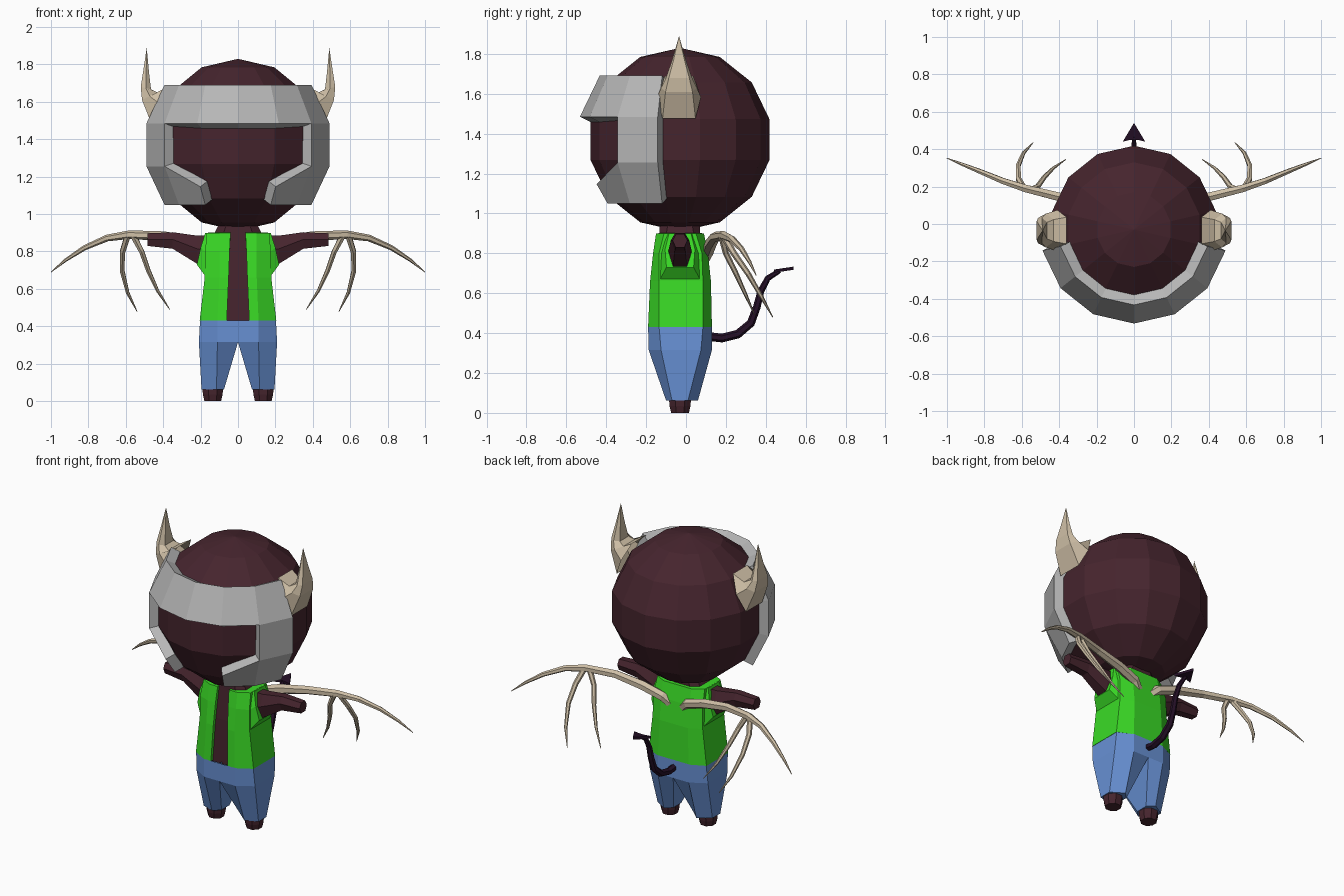
import bpy, bmesh, math
from mathutils import Vector

if "Cube" in bpy.data.objects:
    bpy.data.objects.remove(bpy.data.objects["Cube"])

HEAD = Vector((0, -0.03, 1.37))
STEP = 2 * math.pi / 14          # head and visor share a 14-sided grid


def material(name, rgb):
    m = bpy.data.materials.new(name)
    m.diffuse_color = (*rgb, 1)
    m.use_nodes = True
    m.node_tree.nodes["Principled BSDF"].inputs["Base Color"].default_value = m.diffuse_color
    return m


SKIN = material("maroon skin", (0.061, 0.018, 0.027))
GREEN = material("green cloth", (0.042, 0.70, 0.019))
DENIM = material("blue denim", (0.138, 0.283, 0.66))
STEEL = material("grey metal", (0.47, 0.47, 0.47))
BONE = material("pale bone", (0.62, 0.52, 0.38))
TAIL = material("dark purple", (0.018, 0.005, 0.020))


def build(name, verts, faces, mat, mirror=False, pivot=None, thick=0):
    """Mesh object; sheets with a pivot face away from it and get thickness."""
    bm = bmesh.new()
    vs = [bm.verts.new(v) for v in verts]
    for f in faces:
        bm.faces.new([vs[i] for i in f])
    bmesh.ops.remove_doubles(bm, verts=bm.verts, dist=1e-4)
    bmesh.ops.recalc_face_normals(bm, faces=bm.faces)
    if pivot is not None:
        bm.normal_update()
        for f in bm.faces:
            if f.normal.dot(f.calc_center_median() - Vector(pivot)) < 0:
                f.normal_flip()
    me = bpy.data.meshes.new(name)
    bm.to_mesh(me)
    bm.free()
    me.materials.append(mat)
    ob = bpy.data.objects.new(name, me)
    bpy.context.collection.objects.link(ob)
    if mirror:
        ob.modifiers.new("mirror", 'MIRROR').use_clip = True
    if thick:
        s = ob.modifiers.new("thickness", 'SOLIDIFY')
        s.thickness, s.offset = thick, -1
    return ob


def loft(name, rings, mat, closed=True, caps=True, **kw):
    """Skin a list of equal-length rings of points."""
    n = len(rings[0])
    verts = [p for r in rings for p in r]
    faces = []
    for k in range(len(rings) - 1):
        for i in range(n if closed else n - 1):
            a, b = k * n + i, k * n + (i + 1) % n
            faces.append((a, b, b + n, a + n))
    if caps:
        faces.append(tuple(range(n))[::-1])
        faces.append(tuple(range(len(verts) - n, len(verts))))
    return build(name, verts, faces, mat, **kw)


def tube(name, path, mat, ref, sides=6, **kw):
    """Tapered tube along (x, y, z, radius) points."""
    pts = [Vector(p[:3]) for p in path]
    rings = []
    for i, p in enumerate(pts):
        t = (pts[min(i + 1, len(pts) - 1)] - pts[max(i - 1, 0)]).normalized()
        u = t.cross(Vector(ref)).normalized()
        v = t.cross(u)
        rings.append([p + path[i][3] * (u * math.cos(a) + v * math.sin(a))
                      for a in (2 * math.pi * k / sides for k in range(sides))])
    return loft(name, rings, mat, **kw)


def sph(r, az, pol):
    """Point round the head centre; az and pol count grid steps, az 0 = front."""
    a, p = az * STEP, pol * STEP
    return HEAD + r * Vector((math.sin(a) * math.sin(p), -math.cos(a) * math.sin(p), math.cos(p)))


# Head
loft("head", [[sph(0.46, a, p) for a in range(14)] for p in range(8)], SKIN, caps=False)

# Visor: brow band, side plates and cheek guards
cells = [[(a, 2), (a + 1, 2), (a + 1, 3), (a, 3)] for a in range(-3, 3)]
for s in (-1, 1):
    for p in (3, 4):
        cells.append([(2 * s, p), (3 * s, p), (3 * s, p + 1), (2 * s, p + 1)])
    cells.append([(2 * s, 4), (2 * s, 5), (s, 5), (s, 4.5)])
vv, vf = [], []
for c in cells:
    vf.append(tuple(range(len(vv), len(vv) + 4)))
    vv += [sph(0.515, a, p) for a, p in c]
build("visor", vv, vf, STEEL, pivot=HEAD, thick=0.062)

# Horns: (outer x, z), (inner x, z), half width
horn = [((0.46, 1.475), (0.36, 1.69), 0.11), ((0.513, 1.61), (0.43, 1.65), 0.09),
        ((0.52, 1.68), (0.465, 1.667), 0.068), ((0.506, 1.77), (0.476, 1.76), 0.036),
        ((0.488, 1.89), (0.488, 1.89), 0)]
rings = []
for o, i, w in horn:
    m = ((o[0] + i[0]) / 2, (o[1] + i[1]) / 2)
    rings.append([(q[0], -0.035 + f * w, q[1]) for q, f in
                  ((o, -.75), (o, .75), (m, 1), (i, .65), (i, -.65), (m, -1))])
loft("horns", rings, BONE, caps=False, mirror=True)


def half_ring(z, x, xm, y0, y1, ys0, ys1, xf=0.0, xb=0.0):
    """Half of a chamfered cross-section, from front centre round to back centre."""
    return [(xf, y0, z), (xm, y0, z), (x, ys0, z), (x, ys1, z), (xm, y1, z), (xb, y1, z)]


# Torso and neck
loft("torso", [half_ring(0.42, 0.17, 0.09, -0.165, 0.10, -0.12, 0.06),
               half_ring(0.70, 0.15, 0.09, -0.155, 0.09, -0.12, 0.06),
               half_ring(0.89, 0.13, 0.08, -0.135, 0.07, -0.10, 0.04),
               half_ring(0.95, 0.10, 0.06, -0.13, 0.07, -0.09, 0.03)],
     SKIN, closed=False, caps=False, mirror=True, pivot=(0, -0.03, 0.65))

# Open vest with shoulder yoke
loft("vest", [half_ring(0.43, 0.205, 0.11, -0.19, 0.13, -0.135, 0.085, xf=0.06),
              half_ring(0.66, 0.178, 0.10, -0.18, 0.125, -0.135, 0.085, xf=0.05),
              half_ring(0.80, 0.175, 0.10, -0.165, 0.11, -0.135, 0.08, xf=0.045),
              half_ring(0.90, 0.168, 0.10, -0.15, 0.09, -0.11, 0.05, xf=0.04),
              half_ring(0.902, 0.09, 0.07, -0.115, 0.055, -0.08, 0.02, xf=0.04)],
     GREEN, closed=False, caps=False, mirror=True, pivot=(0, -0.03, 0.65), thick=0.02)


def cuff(xt, xm, xb, zt, zm, zb, wt, wm, wb):
    return [(x, -0.03 + s * w, z) for x, z, w, s in
            ((xt, zt, wt, -1), (xm, zm, wm, -1), (xb, zb, wb, -1),
             (xb, zb, wb, 1), (xm, zm, wm, 1), (xt, zt, wt, 1))]


# Flared armholes
loft("vest_armholes", [cuff(0.14, 0.15, 0.165, 0.895, 0.78, 0.655, 0.08, 0.11, 0.108),
                       cuff(0.175, 0.20, 0.22, 0.90, 0.82, 0.73, 0.055, 0.075, 0.068)],
     GREEN, mirror=True)

# Arms
loft("arms", [cuff(0.15, 0.15, 0.15, 0.885, 0.80, 0.70, 0.03, 0.06, 0.035),
              cuff(0.22, 0.22, 0.22, 0.885, 0.815, 0.735, 0.03, 0.058, 0.035),
              cuff(0.35, 0.35, 0.35, 0.903, 0.865, 0.815, 0.024, 0.046, 0.026),
              cuff(0.485, 0.485, 0.485, 0.897, 0.865, 0.83, 0.02, 0.037, 0.022)],
     SKIN, mirror=True)

# Trousers
leg_end = [(0.09, -0.065), (0.115, -0.10), (0.195, -0.07), (0.195, 0.01), (0.115, 0.06), (0.075, 0.02)]
leg_end[0] = (0.075, -0.06)
loft("trousers", [half_ring(0.432, 0.203, 0.11, -0.19, 0.13, -0.135, 0.085),
                  half_ring(0.315, 0.209, 0.11, -0.187, 0.13, -0.125, 0.075),
                  [(x, y, 0.062) for x, y in leg_end]],
     DENIM, caps=False, mirror=True)
loft("trouser_hems", [[(x, y, z) for x, y in leg_end] for z in (0.062, 0.068)], DENIM, mirror=True)

# Feet
loft("feet", [[(0.135 + r * math.cos(a), -0.03 + r * math.sin(a), z)
               for a in (math.pi * (k + 0.5) / 4 for k in range(8))]
              for z, r in ((0, 0.048), (0.035, 0.057), (0.075, 0.06))], SKIN, mirror=True)

# Bone wings with two fingers each
tube("wing_bones", [(0.04, 0.085, 0.765, 0.03), (0.09, 0.11, 0.81, 0.03), (0.22, 0.125, 0.85, 0.03),
                    (0.40, 0.145, 0.882, 0.026), (0.58, 0.19, 0.89, 0.023), (0.70, 0.23, 0.872, 0.018),
                    (0.82, 0.28, 0.82, 0.014), (0.92, 0.32, 0.755, 0.009), (1.0, 0.352, 0.69, 0.002)],
     BONE, (0, 1, 0), mirror=True)
tube("outer_wing_fingers", [(0.59, 0.19, 0.885, 0.018), (0.617, 0.24, 0.80, 0.016),
                            (0.62, 0.31, 0.70, 0.014), (0.59, 0.38, 0.58, 0.01),
                            (0.54, 0.435, 0.48, 0.002)], BONE, (1, 0, 0), mirror=True)
tube("inner_wing_fingers", [(0.56, 0.18, 0.885, 0.018), (0.515, 0.20, 0.80, 0.015),
                            (0.48, 0.25, 0.70, 0.013), (0.43, 0.30, 0.59, 0.009),
                            (0.365, 0.345, 0.49, 0.002)], BONE, (1, 0, 0), mirror=True)

# Tail with arrowhead tip
tube("tail", [(0, 0.10, 0.385, 0.022), (0, 0.18, 0.375, 0.022), (0, 0.26, 0.395, 0.022),
              (0, 0.325, 0.45, 0.021), (0, 0.355, 0.53, 0.019), (0, 0.375, 0.61, 0.017),
              (0, 0.41, 0.675, 0.015), (0, 0.47, 0.713, 0.012)], TAIL, (1, 0, 0))
arrow = [(0, 0.54), (0.06, 0.44), (0.02, 0.45), (-0.02, 0.45), (-0.06, 0.44)]
loft("tail_tip", [[(x, y, 0.712 + (y - 0.45) * 0.15 + dz) for x, y in arrow] for dz in (-0.008, 0.008)], TAIL)
